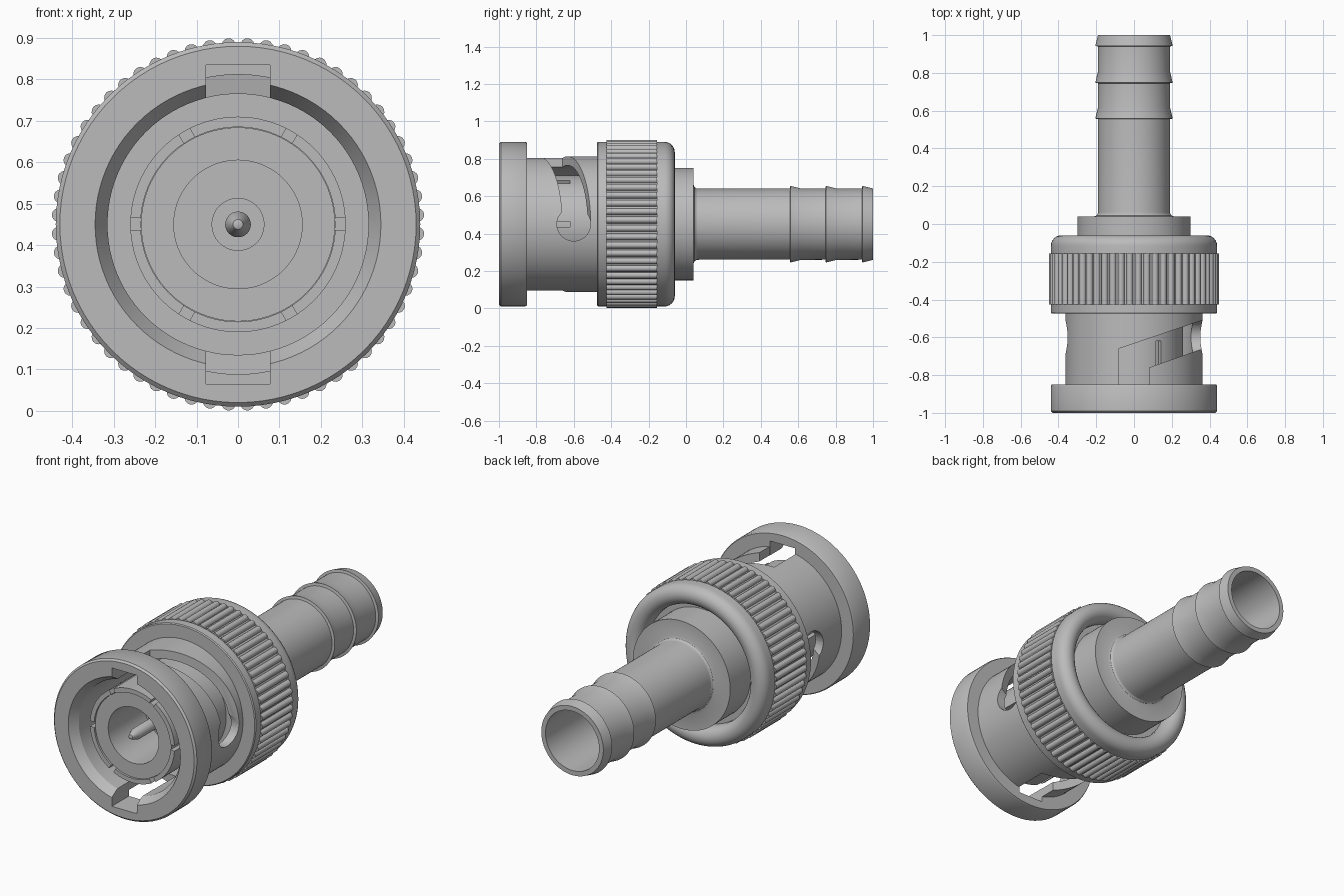
import bpy, bmesh, math
from mathutils import Matrix, Vector

if "Cube" in bpy.data.objects:
    bpy.data.objects.remove(bpy.data.objects["Cube"], do_unlink=True)

AXIS_Z = 0.45
CENTRE = Matrix.Translation((0, 0, AXIS_Z))

metal = bpy.data.materials.new("grey metal")
metal.use_nodes = True
GREY = (0.5, 0.5, 0.5, 1)
metal.diffuse_color = GREY
metal.node_tree.nodes["Principled BSDF"].inputs["Base Color"].default_value = GREY


def make(name, bm, matrix=CENTRE):
    bmesh.ops.recalc_face_normals(bm, faces=bm.faces)
    bm.transform(matrix)
    mesh = bpy.data.meshes.new(name)
    bm.to_mesh(mesh)
    bm.free()
    mesh.materials.append(metal)
    ob = bpy.data.objects.new(name, mesh)
    bpy.context.collection.objects.link(ob)
    return ob


def smooth(ob, angle=30):
    bpy.ops.object.select_all(action='DESELECT')
    ob.select_set(True)
    bpy.context.view_layer.objects.active = ob
    bpy.ops.object.shade_smooth_by_angle(angle=math.radians(angle))


def lathe(name, profile, steps=96):
    """Spin a closed (radius, y) profile about the long axis."""
    bm = bmesh.new()
    rings = []
    for r, y in profile:
        count = steps if r > 0 else 1
        rings.append([bm.verts.new((r * math.cos(a), y, r * math.sin(a)))
                      for a in (math.tau * i / steps for i in range(count))])
    for a, b in zip(rings, rings[1:] + rings[:1]):
        if len(a) == len(b) == 1:
            continue
        for i in range(steps):
            j = (i + 1) % steps
            corners = [a[i % len(a)], a[j % len(a)], b[j % len(b)], b[i % len(b)]]
            bm.faces.new(list(dict.fromkeys(corners)))
    return make(name, bm)


def prism(name, points, z0, z1, turn):
    """Extrude an (x, y) outline from z0 to z1, then turn it about the axis."""
    bm = bmesh.new()
    face = bm.faces.new([bm.verts.new((x, y, z0)) for x, y in points])
    new = bmesh.ops.extrude_face_region(bm, geom=[face])["geom"]
    bmesh.ops.translate(bm, vec=(0, 0, z1 - z0),
                        verts=[v for v in new if isinstance(v, bmesh.types.BMVert)])
    return make(name, bm, CENTRE @ Matrix.Rotation(turn, 4, 'Y'))


def cut(ob, cutters):
    """Subtract the cutters for good and remove them."""
    bpy.context.view_layer.objects.active = ob
    for c in cutters:
        c.hide_render = True
        mod = ob.modifiers.new("cut", 'BOOLEAN')
        mod.operation, mod.solver, mod.object = 'DIFFERENCE', 'EXACT', c
        bpy.ops.object.modifier_apply(modifier=mod.name)
        bpy.data.objects.remove(c, do_unlink=True)


def box_outline(w, y0, y1):
    return [(-w, y0), (w, y0), (w, y1), (-w, y1)]


# Bayonet sleeve with front flange
sleeve = lathe("bayonet_sleeve", [
    (0.345, -1), (0.43, -1), (0.44, -0.99), (0.44, -0.86), (0.435, -0.85),
    (0.363, -0.85), (0.363, -0.45), (0.315, -0.45), (0.315, -0.95)])

# Two sloping bayonet slots, each with an entry notch and a round locking hole
cutters = []
for turn in (0, math.pi):
    cutters.append(prism("slot_cutter", [
        (-0.08, -0.85), (0.08, -0.85), (0.08, -0.76), (0.42, -0.64),
        (0.42, -0.49), (-0.08, -0.66)], 0.0, 0.42, turn))
    cutters.append(prism("notch_cutter", box_outline(0.077, -1.1, -0.849),
                         0.2, 0.385, turn))
    bm = bmesh.new()
    bmesh.ops.create_cone(bm, cap_ends=True, segments=32,
                          radius1=0.09, radius2=0.09, depth=0.3)
    place = Matrix.Translation((0.36, -0.6, 0)) @ Matrix.Rotation(math.pi / 2, 4, 'Y')
    cutters.append(make("hole_cutter", bm,
                        CENTRE @ Matrix.Rotation(turn, 4, 'Y') @ place))
cut(sleeve, cutters)
smooth(sleeve)

# Split spring contact tube with six slits
tube = lathe("contact_tube", [(0.235, -0.93), (0.26, -0.93), (0.26, -0.45), (0.235, -0.45)])
cut(tube, [prism("slit_cutter", box_outline(0.015, -1.1, -0.62), 0.2, 0.3,
                 math.radians(30 + 60 * i)) for i in range(6)])
smooth(tube)

# Insulator cup and centre pin
smooth(lathe("insulator", [
    (0, -0.6), (0.155, -0.6), (0.155, -0.92), (0.234, -0.92), (0.234, -0.45), (0, -0.45)]))
smooth(lathe("centre_pin", [
    (0, -0.95), (0.012, -0.945), (0.031, -0.9), (0.031, -0.7),
    (0.064, -0.7), (0.064, -0.59), (0, -0.59)], 32))

# Coupling nut body with rounded back lip
lip = [(0.385 + 0.055 * math.cos(a), -0.115 + 0.055 * math.sin(a))
       for a in (math.pi * i / 12 for i in range(13))]
smooth(lathe("coupling_nut", [
    (0, -0.475), (0.435, -0.475), (0.44, -0.47), (0.44, -0.425), (0.432, -0.425),
    (0.432, -0.155), (0.44, -0.155)] + lip + [(0.33, -0.14), (0, -0.14)]))

# Grip ribs around the nut
bm = bmesh.new()
RIBS = 60
for i in range(RIBS):
    turn = Matrix.Rotation(math.tau * (i + 0.5) / RIBS, 4, 'Y')
    outline = [(0.018 * math.cos(a), 0.43 + 0.02 * math.sin(a))
               for a in (math.pi * k / 8 for k in range(9))]
    ends = [[bm.verts.new(turn @ Vector((x, y, z))) for x, z in outline]
            for y in (-0.425, -0.155)]
    bm.faces.new(ends[0])
    bm.faces.new(ends[1][::-1])
    for k in range(len(outline)):
        n = (k + 1) % len(outline)
        bm.faces.new([ends[0][k], ends[0][n], ends[1][n], ends[1][k]])
smooth(make("grip_ribs", bm), 40)

# Rear shoulder and barbed hose tail with open bore
barbs = [p for y in (0.555, 0.745, 0.94)
         for p in ((0.19, y), (0.205, y + 0.003), (0.191, y + 0.06))]
smooth(lathe("barbed_tail", [
    (0, -0.15), (0.3, -0.15), (0.3, 0.04), (0.212, 0.04), (0.199, 0.045),
    (0.192, 0.055), (0.19, 0.07)] + barbs
    + [(0.165, 1), (0.165, 0.1), (0, 0.1)]), 25)
